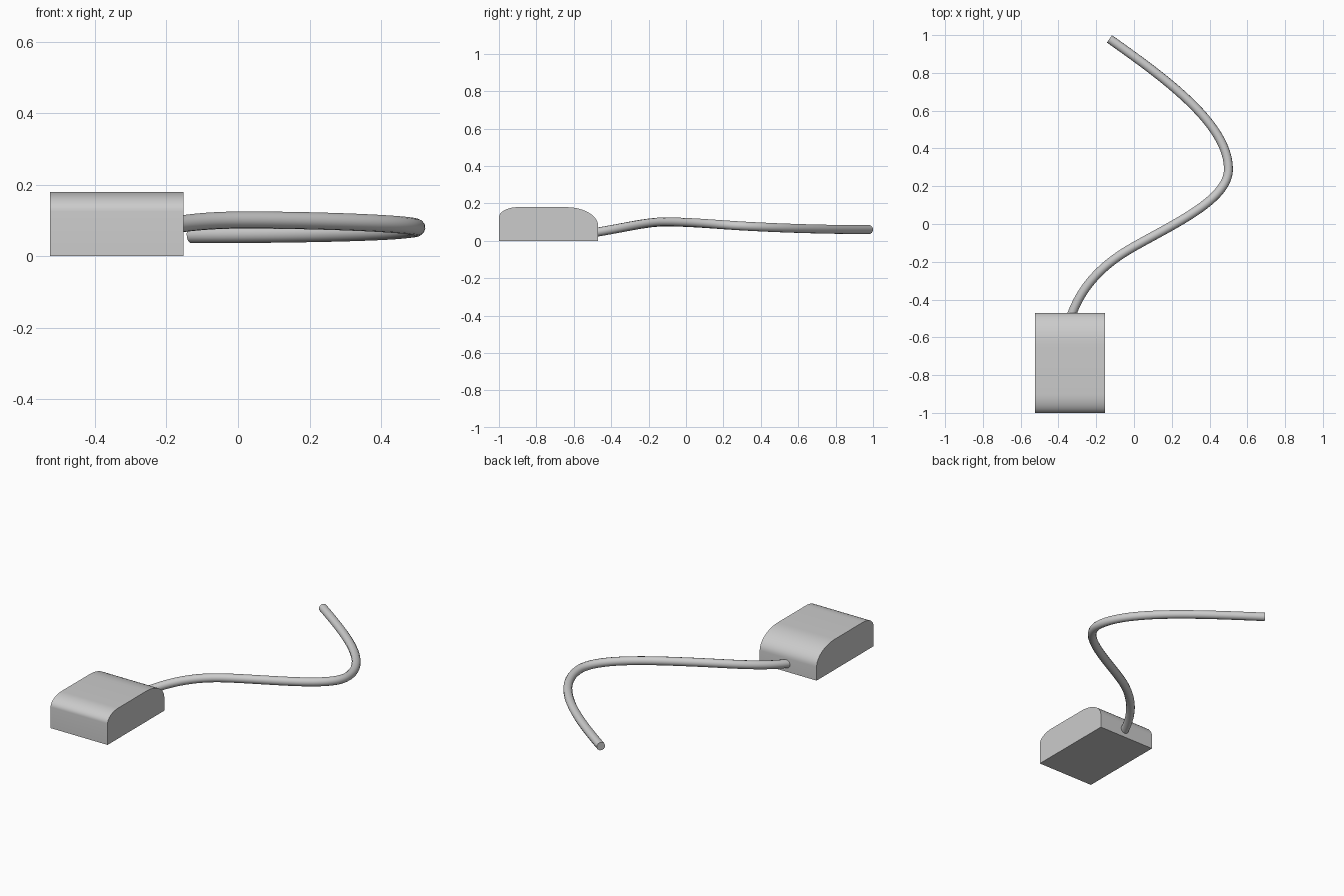
import bpy
import bmesh
from math import pi, sin, cos, radians
from mathutils import Vector

cube = bpy.data.objects.get("Cube")
if cube:
    bpy.data.objects.remove(cube, do_unlink=True)


def make_material(name, rgb):
    mat = bpy.data.materials.new(name)
    mat.use_nodes = True
    colour = (*rgb, 1)
    mat.diffuse_color = colour
    mat.node_tree.nodes["Principled BSDF"].inputs["Base Color"].default_value = colour
    return mat


def smooth(obj):
    bpy.ops.object.select_all(action="DESELECT")
    obj.select_set(True)
    bpy.context.view_layer.objects.active = obj
    bpy.ops.object.shade_smooth_by_angle(angle=radians(35))


def corner(cy, cz, ry, rz, start, steps=12):
    """Quarter ellipse in the side profile, from angle start down to start - 90 degrees."""
    angles = [start - pi / 2 * i / steps for i in range(steps + 1)]
    return [(cy + ry * cos(a), cz + rz * sin(a)) for a in angles]


grey = make_material("plain grey", (0.6, 0.6, 0.6))

# Housing: side profile with rounded front and back top edges, extruded across x
left, right, front, back, top = -0.153, -0.525, -1.0, -0.47, 0.18
profile = [(front, 0)]
profile += corner(front + 0.1, top - 0.055, 0.1, 0.055, pi)
profile += corner(back - 0.17, top - 0.1, 0.17, 0.1, pi / 2)
profile += [(back, 0)]

bm = bmesh.new()
side = bm.faces.new([bm.verts.new((right, y, z)) for y, z in profile])
extruded = bmesh.ops.extrude_face_region(bm, geom=[side])["geom"]
moved = [v for v in extruded if isinstance(v, bmesh.types.BMVert)]
bmesh.ops.translate(bm, verts=moved, vec=Vector((left - right, 0, 0)))
bmesh.ops.recalc_face_normals(bm, faces=bm.faces)
mesh = bpy.data.meshes.new("housing")
bm.to_mesh(mesh)
bm.free()
housing = bpy.data.objects.new("housing", mesh)
bpy.context.collection.objects.link(housing)
mesh.materials.append(grey)
smooth(housing)

# Cord: S-shaped path of (point, handle in, handle out) with a round section
path = [
    ((-0.33, -0.48, 0.046), (-0.35, -0.53, 0.04), (-0.275, -0.33, 0.07)),
    ((0.0, -0.12, 0.101), (-0.17, -0.215, 0.1), (0.22, 0.005, 0.102)),
    ((0.5, 0.29, 0.08), (0.5, 0.13, 0.09), (0.5, 0.53, 0.066)),
    ((-0.13, 0.98, 0.06), (0.16, 0.775, 0.06), (-0.2, 1.03, 0.06)),
]
curve = bpy.data.curves.new("cord", "CURVE")
curve.dimensions = "3D"
curve.resolution_u = 24
curve.bevel_depth = 0.024
curve.bevel_resolution = 4
curve.use_fill_caps = True
spline = curve.splines.new("BEZIER")
spline.bezier_points.add(len(path) - 1)
for point, (co, before, after) in zip(spline.bezier_points, path):
    point.handle_left_type = point.handle_right_type = "FREE"
    point.co, point.handle_left, point.handle_right = co, before, after
cord = bpy.data.objects.new("cord", curve)
bpy.context.collection.objects.link(cord)
curve.materials.append(grey)
bpy.ops.object.select_all(action="DESELECT")
cord.select_set(True)
bpy.context.view_layer.objects.active = cord
bpy.ops.object.convert(target="MESH")
smooth(bpy.context.object)
